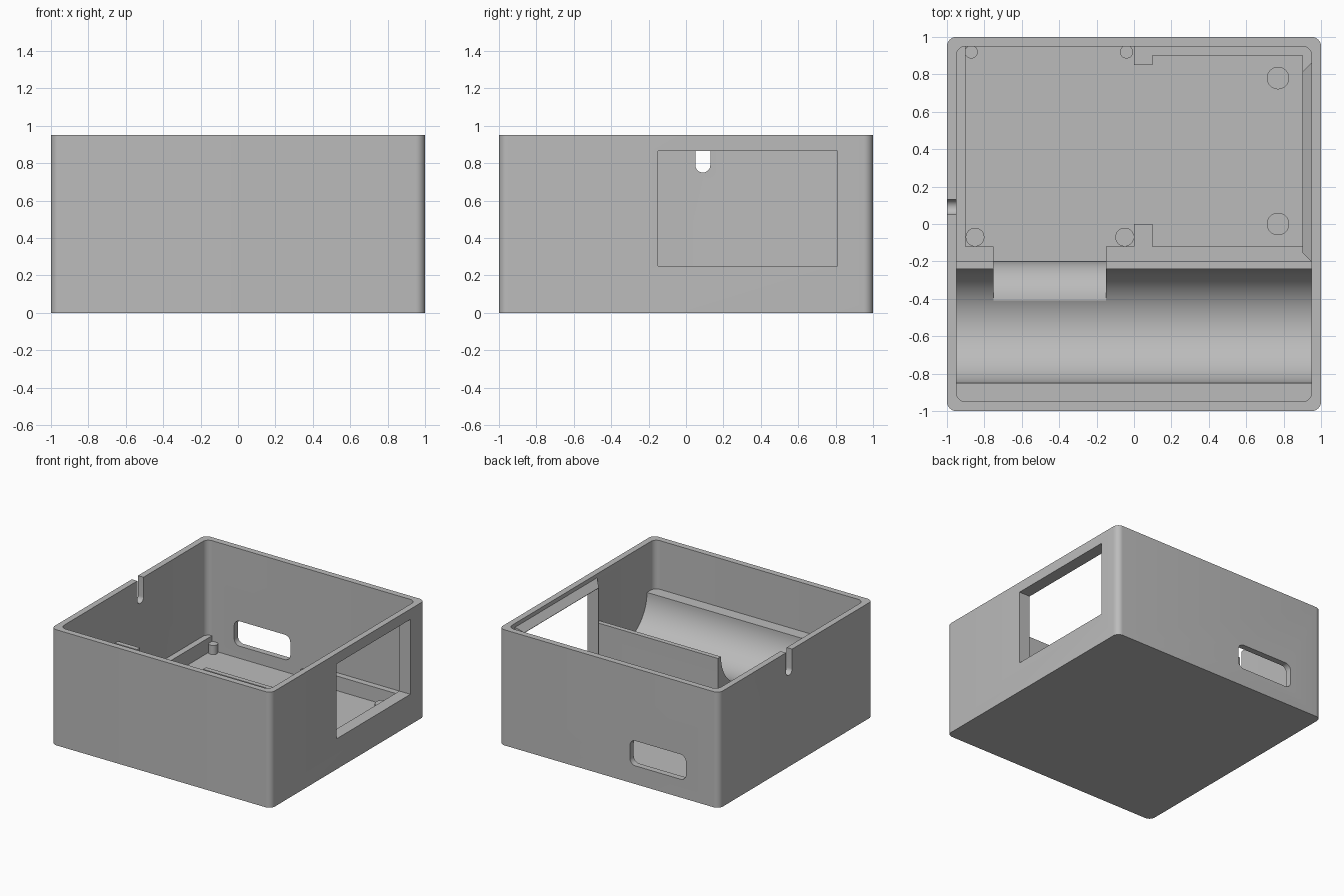
import bpy, bmesh, math

old = bpy.data.objects.get("Cube")
if old:
    bpy.data.objects.remove(old, do_unlink=True)

grey = bpy.data.materials.new("plain grey")
grey.use_nodes = True
colour = (0.5, 0.5, 0.5, 1)
grey.diffuse_color = colour
grey.node_tree.nodes["Principled BSDF"].inputs["Base Color"].default_value = colour


def finish(name, bm):
    bmesh.ops.recalc_face_normals(bm, faces=bm.faces)
    mesh = bpy.data.meshes.new(name)
    bm.to_mesh(mesh)
    bm.free()
    mesh.materials.append(grey)
    ob = bpy.data.objects.new(name, mesh)
    bpy.context.collection.objects.link(ob)
    return ob


def prism(name, outline, axis, lo, hi):
    """Extrude a 2D outline along an axis from lo to hi."""
    place = {"x": lambda a, b, h: (h, a, b),
             "y": lambda a, b, h: (a, h, b),
             "z": lambda a, b, h: (a, b, h)}[axis]
    bm = bmesh.new()
    rings = [[bm.verts.new(place(a, b, h)) for a, b in outline] for h in (lo, hi)]
    bm.faces.new(rings[0])
    bm.faces.new(rings[1])
    n = len(outline)
    for i in range(n):
        j = (i + 1) % n
        bm.faces.new((rings[0][i], rings[0][j], rings[1][j], rings[1][i]))
    return finish(name, bm)


def arc(a, b, r, start, end, steps, rb=None):
    rb = rb or r
    angles = [math.radians(start + (end - start) * i / steps) for i in range(steps + 1)]
    return [(a + r * math.cos(t), b + rb * math.sin(t)) for t in angles]


def rect(a0, a1, b0, b1):
    return [(a0, b0), (a1, b0), (a1, b1), (a0, b1)]


def rounded(a0, a1, b0, b1, r, steps=8):
    return (arc(a1 - r, b1 - r, r, 0, 90, steps) + arc(a0 + r, b1 - r, r, 90, 180, steps)
            + arc(a0 + r, b0 + r, r, 180, 270, steps) + arc(a1 - r, b0 + r, r, 270, 360, steps))


def circle(a, b, r, steps=48):
    return arc(a, b, r, 0, 360, steps)[:-1]


def cut(ob, cutters):
    """Subtract the cutters, keep the result and discard the helpers."""
    for c in cutters:
        c.hide_render = True
        mod = ob.modifiers.new("cut", "BOOLEAN")
        mod.operation = "DIFFERENCE"
        mod.solver = "EXACT"
        mod.object = c
    deps = bpy.context.evaluated_depsgraph_get()
    mesh = bpy.data.meshes.new_from_object(ob.evaluated_get(deps))
    ob.modifiers.clear()
    ob.data = mesh
    for c in cutters:
        bpy.data.objects.remove(c, do_unlink=True)


parts = []
FLOOR, RIM, LEDGE, TOP = 0.05, 0.17, 0.55, 0.95
window = rect(-0.15, 0.81, 0.25, 0.865)

# Outer case with display window, cable notch and rear port
case = prism("case_shell", rounded(-1, 1, -1, 1, 0.05), "z", 0, TOP)
notch = arc(0.09, 0.79, 0.04, 180, 360, 16) + [(0.13, 1.1), (0.05, 1.1)]
cut(case, [
    prism("cavity", rounded(-0.95, 0.95, -0.95, 0.95, 0.05), "z", FLOOR, 1.2),
    prism("window_cut", window, "x", 0.85, 1.1),
    prism("notch_cut", notch, "x", -1.1, -0.9),
    prism("port_cut", rounded(-0.7, -0.19, 0.15, 0.355, 0.05), "y", 0.9, 1.1),
])
parts.append(case)

# Tapered frame around the inside of the window
bm = bmesh.new()
for x, grow in ((0.9, 0.003), (0.97, 0.073)):
    for y, z in rect(-0.15 - grow, 0.81 + grow, 0.25 - grow, 0.865 + grow):
        bm.verts.new((x, y, z))
bmesh.ops.convex_hull(bm, input=bm.verts)
frame = finish("window_frame", bm)
cut(frame, [prism("frame_cut", window, "x", 0.8, 1.1)])
parts.append(frame)

# Raised rim around the recessed board bay
rim = prism("board_rim", rect(-0.97, 0.97, -0.22, 0.97), "z", 0.03, RIM)
bays = [(-0.9, 0, -0.12, 1.0), (-0.05, 0.15, 0, 0.85),
        (0.1, 0.9, -0.12, 0.9), (-0.75, -0.15, -0.3, 0.05)]
cut(rim, [prism("bay_cut", rect(*b), "z", 0, 0.3) for b in bays])
parts.append(rim)

# Half-round cradle with a cable gap over a curved hump
cradle = prism("cradle", rect(-0.97, 0.97, -0.97, -0.2), "z", 0.03, LEDGE)
gap = arc(-0.41, FLOOR, 0.21, 90, 0, 16, rb=0.2265) + [(-0.1, FLOOR), (-0.1, 0.7), (-0.41, 0.7)]
cut(cradle, [
    prism("trough_cut", circle(-0.545, LEDGE, 0.305, 96), "x", -1.1, 1.1),
    prism("gap_cut", gap, "x", -0.75, -0.15),
])
parts.append(cradle)

# Mounting posts
posts = [(-0.87, 0.92, 0.035), (-0.04, 0.92, 0.035), (-0.85, -0.07, 0.05),
         (-0.05, -0.07, 0.05), (0.77, 0.78, 0.06), (0.77, 0, 0.06)]
for i, (x, y, r) in enumerate(posts):
    parts.append(prism(f"mounting_post_{i + 1}", circle(x, y, r, 32), "z", 0.03, 0.125))

# Smooth curved surfaces, keep hard edges
bpy.ops.object.select_all(action="DESELECT")
for ob in parts:
    ob.select_set(True)
bpy.context.view_layer.objects.active = case
bpy.ops.object.shade_smooth_by_angle(angle=math.radians(30))
